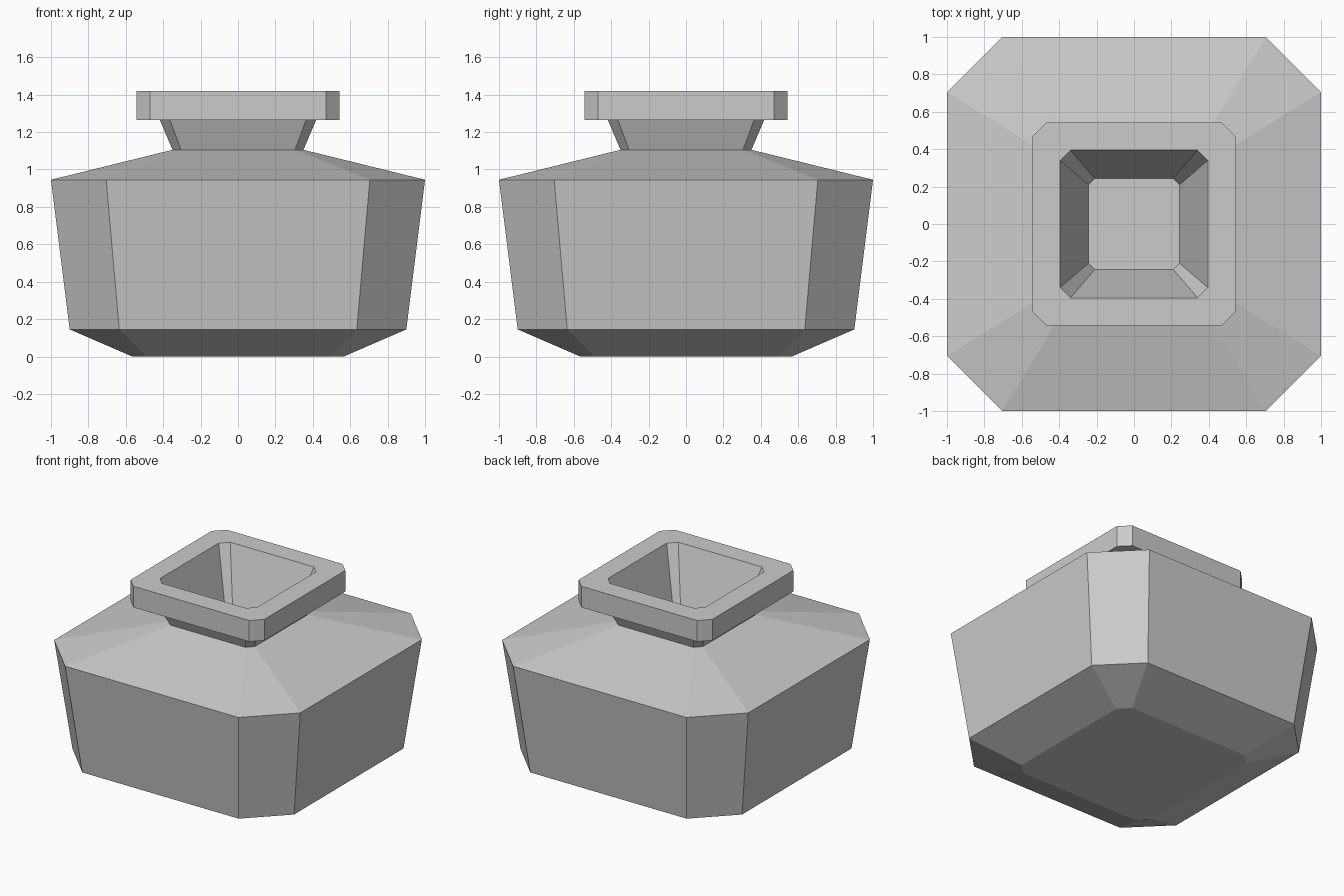
import bpy
import bmesh

cube = bpy.data.objects.get("Cube")
if cube:
    bpy.data.objects.remove(cube, do_unlink=True)

grey = bpy.data.materials.new("plain grey")
grey.use_nodes = True
colour = (0.6, 0.6, 0.6, 1)
grey.diffuse_color = colour
grey.node_tree.nodes["Principled BSDF"].inputs["Base Color"].default_value = colour


def add_ring(bm, half, flat, z):
    """Square ring with cut corners; flat is half the length of each side."""
    corners = []
    x, y = half, -flat
    for _ in range(4):
        corners += [(x, y), (x, -y) if abs(x) == half else (-x, y)]
        x, y = -y, x
    return [bm.verts.new((cx, cy, z)) for cx, cy in corners]


def loft(name, profile):
    """Skin a stack of rings and close both ends."""
    bm = bmesh.new()
    rings = [add_ring(bm, *row) for row in profile]
    for low, high in zip(rings, rings[1:]):
        for i in range(8):
            j = (i + 1) % 8
            bm.faces.new((low[i], low[j], high[j], high[i]))
    bm.faces.new(rings[0][::-1])
    bm.faces.new(rings[-1])
    bmesh.ops.recalc_face_normals(bm, faces=bm.faces)
    mesh = bpy.data.meshes.new(name)
    bm.to_mesh(mesh)
    bm.free()
    mesh.materials.append(grey)
    obj = bpy.data.objects.new(name, mesh)
    bpy.context.collection.objects.link(obj)
    return obj


# Outer wall from foot to rim, then down the inside of the mouth to its floor
loft("jar", [
    (0.565, 0.49, 0),        # foot
    (0.90, 0.635, 0.145),    # lower body edge
    (1.0, 0.705, 0.945),     # shoulder
    (0.35, 0.305, 1.105),    # neck base
    (0.418, 0.364, 1.265),   # neck top
    (0.543, 0.47, 1.265),    # rim underside
    (0.543, 0.47, 1.42),     # rim top
    (0.395, 0.34, 1.42),     # mouth
    (0.243, 0.21, 0.945),    # mouth floor
])
